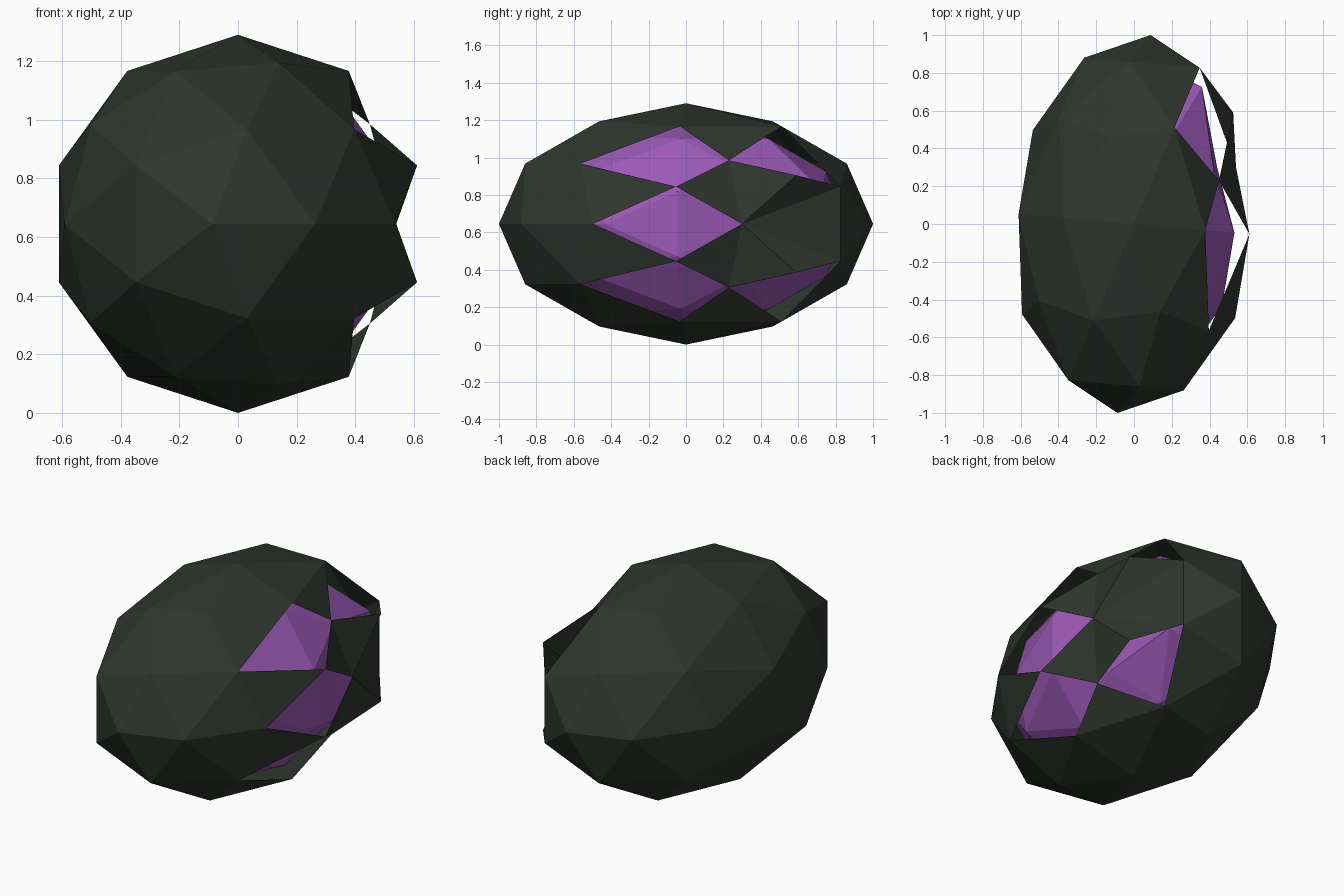
import bpy, bmesh, math
from mathutils import Matrix, Vector

if "Cube" in bpy.data.objects:
    bpy.data.objects.remove(bpy.data.objects["Cube"])

CZ = 0.645  # height of the centre


def material(name, rgb):
    m = bpy.data.materials.new(name)
    m.diffuse_color = (*rgb, 1.0)
    m.use_nodes = True
    m.node_tree.nodes["Principled BSDF"].inputs["Base Color"].default_value = m.diffuse_color
    return m


def faceted_egg(factor):
    """Low-poly ellipsoid lying along y, turned slightly about z."""
    bm = bmesh.new()
    bmesh.ops.create_icosphere(bm, subdivisions=2, radius=factor)
    mat = (Matrix.Translation((0, 0, CZ))
           @ Matrix.Rotation(math.radians(-5), 4, 'Z')
           @ Matrix.Diagonal((0.645, 1.004, 0.645, 1))
           @ Matrix.Rotation(math.radians(90), 4, 'X'))
    bmesh.ops.transform(bm, matrix=mat, verts=bm.verts)
    return bm


def pick(bm, x, y, h, factor=1.0):
    """Nearest vertex to a point given at height h from the centre."""
    p = Vector((x * factor, y * factor, CZ + h * factor))
    return min(bm.verts, key=lambda v: (v.co - p).length)


def finish(bm, name, mat):
    bmesh.ops.recalc_face_normals(bm, faces=bm.faces)
    me = bpy.data.meshes.new(name)
    bm.to_mesh(me)
    bm.free()
    me.materials.append(mat)
    ob = bpy.data.objects.new(name, me)
    bpy.context.collection.objects.link(ob)


# Key points on the broken side, at height h above the centre
POINTS = {
    "corner": (0.504, 0.406, 0.339), "belt": (0.61, -0.053, 0.199),
    "belt_high": (0.376, -0.033, 0.522), "front_mid": (0.396, -0.565, 0.322),
    "back_high": (0.215, 0.511, 0.522), "back_end": (0.347, 0.827, 0.199),
}
dark = material("dark stone", (0.028, 0.036, 0.028))
purple = material("purple crystal", (0.328, 0.10, 0.468))

# Outer stone shell with openings
bm = faceted_egg(1.0)
middle = pick(bm, 0.593, 0.478, 0)
front = pick(bm, 0.536, -0.497, 0)
sides = [{k: pick(bm, x, y, s * h) for k, (x, y, h) in POINTS.items()}
         for s in (1, -1)]
up, down = sides
holes = [(front, up["belt"], down["belt"]), (middle, up["belt"], down["belt"])]
for p in sides:
    holes += [(p["front_mid"], p["belt"], p["belt_high"]),
              (p["corner"], p["belt"], p["belt_high"]),
              (p["corner"], p["back_high"], p["back_end"]),
              (p["corner"], middle, p["back_end"])]
doomed = [f for f in (bm.faces.get(h) for h in holes) if f]
bmesh.ops.delete(bm, geom=doomed, context='FACES_ONLY')

# Dented flap between the openings
middle.co = (0.54, 0.30, CZ)
for s, p in zip((1, -1), sides):
    p["corner"].co = (0.45, 0.23, CZ + s * 0.34)
    lip = bm.verts.new((0.525, 0.59, CZ + s * 0.26))
    bm.faces.new((p["corner"], middle, lip))
    bm.faces.new((middle, p["back_end"], lip))
# drop edges left over where neighbouring openings met
loose = [e for e in bm.edges if not e.link_faces]
bmesh.ops.delete(bm, geom=loose, context='EDGES')
finish(bm, "stone_shell", dark)

# Inner crystal core, flattened behind the flap
K = 0.87
bm = faceted_egg(K)
moves = [(pick(bm, 0.593, 0.478, 0, K), (0.44, 0.30, CZ))]
for s in (1, -1):
    for key, (x, y, h) in (("corner", (0.42, 0.30, 0.285)),
                           ("back_end", (0.36, 0.725, 0.18))):
        px, py, ph = POINTS[key]
        moves.append((pick(bm, px, py, s * ph, K), (x, y, CZ + s * h)))
for v, co in moves:
    v.co = co
finish(bm, "crystal_core", purple)
